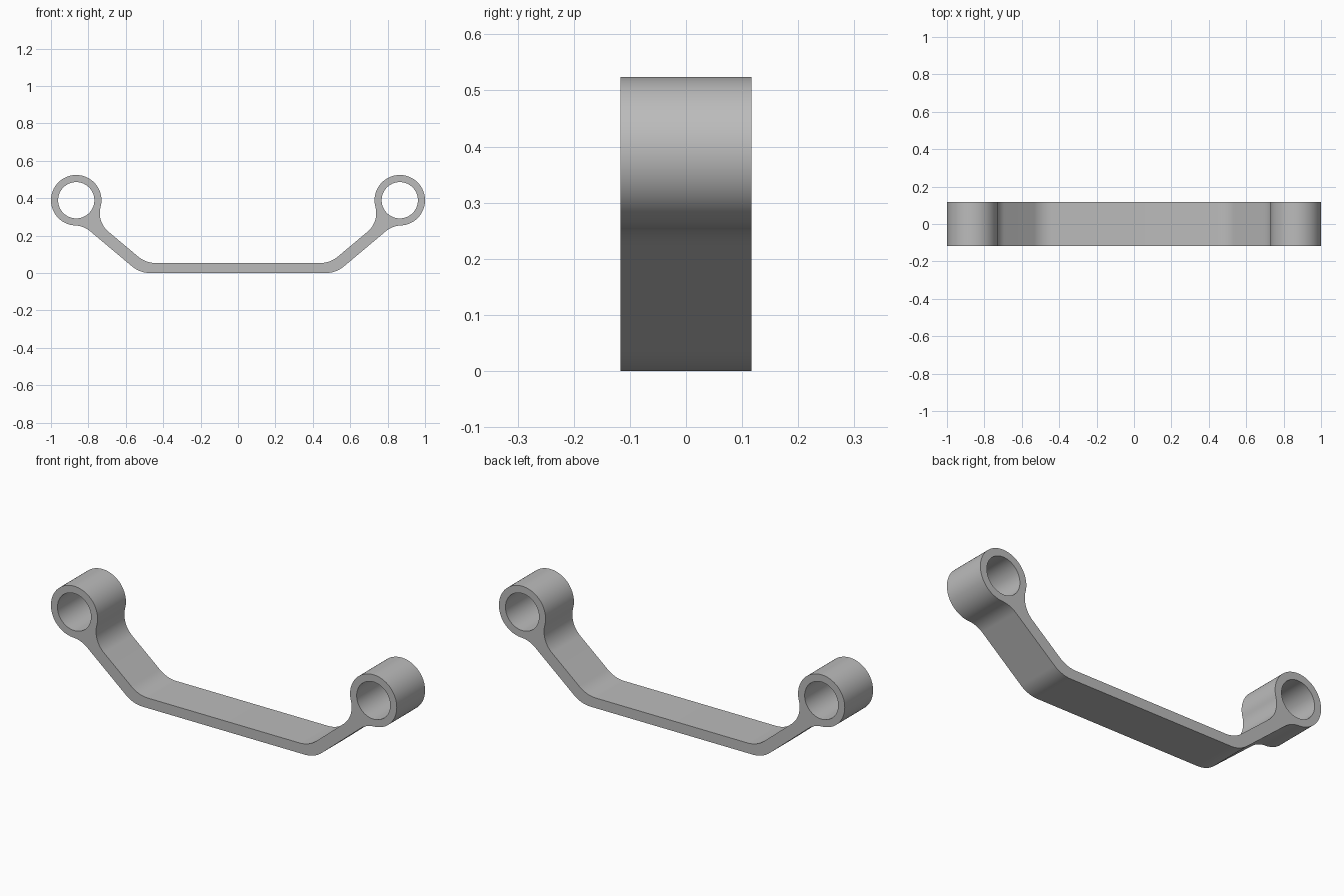
import bpy
import bmesh
from math import sin, cos, acos, radians, degrees
from mathutils import Vector

if "Cube" in bpy.data.objects:
    bpy.data.objects.remove(bpy.data.objects["Cube"], do_unlink=True)

# Main dimensions
HALF_DEPTH = 0.117
EYE = Vector((0.865, 0.389))
EYE_R, HOLE_R = 0.135, 0.097
BAR = 0.053                       # bar thickness
FILLET, BEND = 0.13, 0.15         # neck and bend radii
SLOPE = 40                        # arm angle from horizontal
INNER, OUTER = 0.018, 0.079       # arm edges, measured below the eye centre


def polar(angle, radius=1.0):
    return Vector((cos(radians(angle)), sin(radians(angle)))) * radius


def arc(centre, radius, start, end, steps):
    return [centre + polar(start + (end - start) * i / steps, radius)
            for i in range(steps + 1)]


def bend_centre(offset, base):
    # Centre of an arc tangent to a bar edge and to an arm edge
    z = base + BEND
    a = radians(SLOPE)
    x = EYE.x - (BEND - offset - (z - EYE.y) * cos(a)) / sin(a)
    return Vector((x, z))


# Right half of the side profile, from the bar's underside around to its top
normal = 90 + SLOPE
low = normal + 180 - degrees(acos((OUTER + FILLET) / (EYE_R + FILLET)))
high = normal + degrees(acos((FILLET - INNER) / (EYE_R + FILLET)))
reach = EYE_R + FILLET
half = arc(bend_centre(OUTER, 0), BEND, -90, SLOPE - 90, 12)
half += arc(EYE + polar(low, reach), FILLET, normal, low - 180, 12)
half += arc(EYE, EYE_R, low, high + 360, 72)[1:]
half += arc(EYE + polar(high, reach), FILLET, high - 180, SLOPE - 90, 20)[1:]
half += arc(bend_centre(INNER, BAR), BEND, SLOPE - 90, -90, 12)


def mirrored(points):
    return [Vector((-p.x, p.y)) for p in reversed(points)]


hole = arc(EYE, HOLE_R, 0, 360, 72)[:-1]
loops = [half + mirrored(half), hole, mirrored(hole)]

# Fill the profile around both holes and extrude it through the depth
bm = bmesh.new()
edges = []
for loop in loops:
    verts = [bm.verts.new((p.x, -HALF_DEPTH, p.y)) for p in loop]
    edges += [bm.edges.new((v, verts[i - 1])) for i, v in enumerate(verts)]
bmesh.ops.triangle_fill(bm, use_beauty=True, use_dissolve=False, edges=edges)
result = bmesh.ops.extrude_face_region(bm, geom=bm.faces[:], use_keep_orig=True)
moved = [g for g in result["geom"] if isinstance(g, bmesh.types.BMVert)]
bmesh.ops.translate(bm, verts=moved, vec=(0, 2 * HALF_DEPTH, 0))
bmesh.ops.recalc_face_normals(bm, faces=bm.faces[:])
mesh = bpy.data.meshes.new("handle_bracket")
bm.to_mesh(mesh)
bm.free()

# Plain grey material
grey = bpy.data.materials.new("plain grey")
grey.use_nodes = True
colour = (0.5, 0.5, 0.5, 1)
grey.diffuse_color = colour
grey.node_tree.nodes["Principled BSDF"].inputs["Base Color"].default_value = colour
mesh.materials.append(grey)

bracket = bpy.data.objects.new("handle_bracket", mesh)
bpy.context.collection.objects.link(bracket)
bpy.ops.object.select_all(action="DESELECT")
bracket.select_set(True)
bpy.context.view_layer.objects.active = bracket
bpy.ops.object.shade_smooth_by_angle(angle=radians(30))
